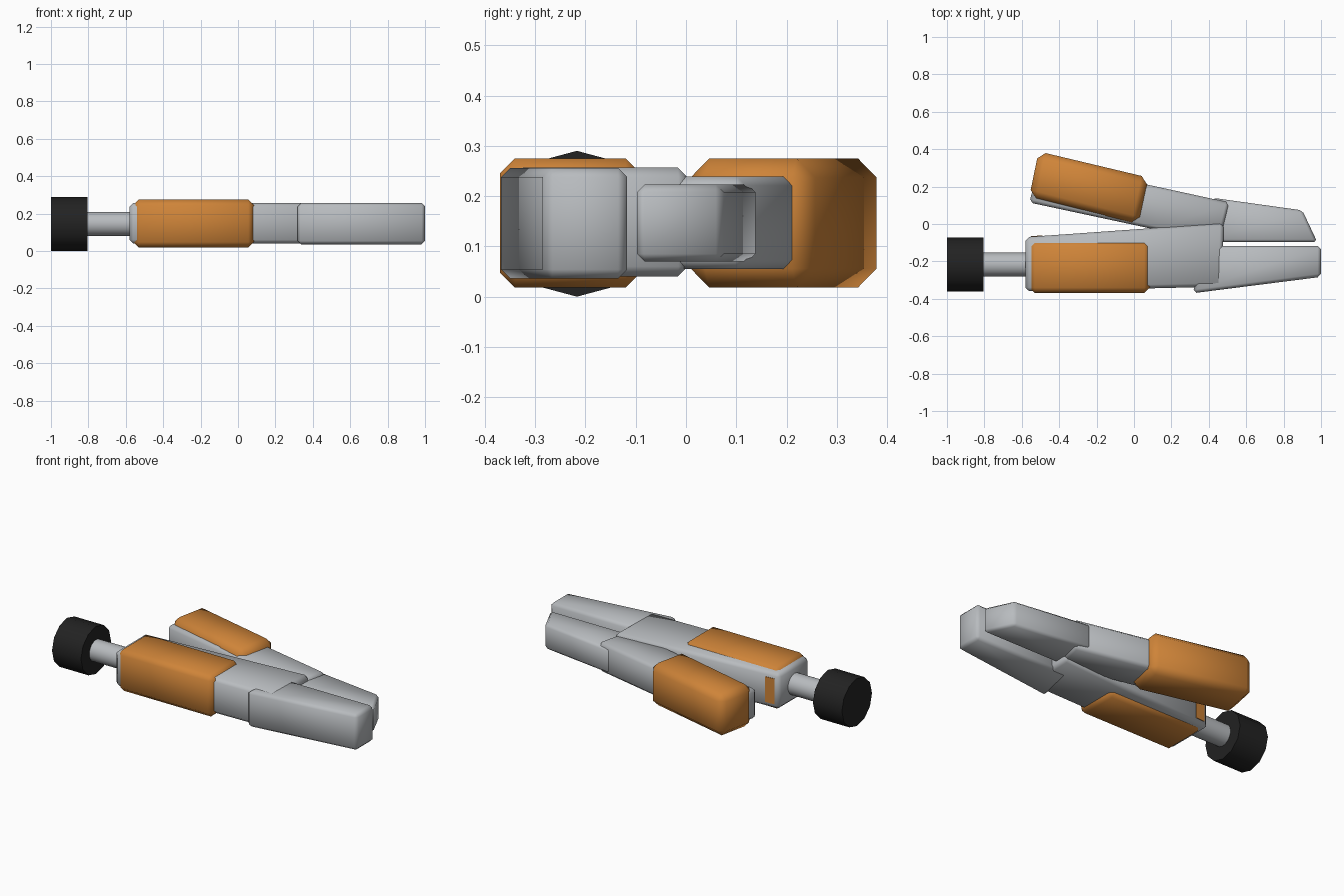
import bpy
import bmesh
import math
from mathutils import Matrix

cube = bpy.data.objects.get("Cube")
if cube:
    bpy.data.objects.remove(cube, do_unlink=True)


def make_material(name, rgb):
    mat = bpy.data.materials.new(name)
    mat.use_nodes = True
    color = (*rgb, 1.0)
    mat.diffuse_color = color
    bsdf = mat.node_tree.nodes["Principled BSDF"]
    bsdf.inputs["Base Color"].default_value = color
    return mat


STEEL = make_material("steel grey", (0.48, 0.50, 0.52))
ORANGE = make_material("grip orange", (0.62, 0.23, 0.04))
BLACK = make_material("knob black", (0.016, 0.016, 0.016))


def finish(name, bm, mat, bevel=0.0, smooth=50):
    bmesh.ops.recalc_face_normals(bm, faces=bm.faces)
    mesh = bpy.data.meshes.new(name)
    bm.to_mesh(mesh)
    bm.free()
    mesh.materials.append(mat)
    obj = bpy.data.objects.new(name, mesh)
    bpy.context.collection.objects.link(obj)
    bpy.ops.object.select_all(action="DESELECT")
    obj.select_set(True)
    bpy.context.view_layer.objects.active = obj
    if bevel:
        mod = obj.modifiers.new("chamfer", "BEVEL")
        mod.width = bevel
        mod.segments = 1
        mod.limit_method = "ANGLE"
        mod.angle_limit = math.radians(30)
        bpy.ops.object.modifier_apply(modifier=mod.name)
    bpy.ops.object.shade_smooth_by_angle(angle=math.radians(smooth))
    return obj


def slab(name, outline, z0, z1, mat, bevel):
    """Extrude a plan outline from z0 to z1 and chamfer its edges."""
    bm = bmesh.new()
    face = bm.faces.new([bm.verts.new((x, y, z0)) for x, y in outline])
    new = bmesh.ops.extrude_face_region(bm, geom=[face])["geom"]
    verts = [v for v in new if isinstance(v, bmesh.types.BMVert)]
    bmesh.ops.translate(bm, verts=verts, vec=(0, 0, z1 - z0))
    return finish(name, bm, mat, bevel)


def rod(name, x0, x1, radius, sides, mat, smooth):
    """Cylinder along x on the screw axis."""
    bm = bmesh.new()
    bmesh.ops.create_cone(bm, cap_ends=True, segments=sides,
                          radius1=radius, radius2=radius, depth=x1 - x0)
    place = Matrix.Translation(((x0 + x1) / 2, -0.217, 0.145))
    bm.transform(place @ Matrix.Rotation(math.pi / 2, 4, "Y"))
    return finish(name, bm, mat, smooth=smooth)


# Fixed handle with its jaw and grip
slab("fixed_handle", [(-0.58, -0.36), (0.47, -0.335), (0.48, 0.005), (-0.58, -0.07)],
     0.04, 0.257, STEEL, 0.02)
slab("fixed_jaw", [(0.315, -0.37), (1.0, -0.283), (1.0, -0.117), (0.37, -0.117)],
     0.036, 0.256, STEEL, 0.018)
slab("fixed_grip", [(-0.56, -0.37), (0.085, -0.37), (0.085, -0.09), (-0.56, -0.09)],
     0.018, 0.275, ORANGE, 0.03)
slab("grip_inlay", [(-0.55, -0.073), (-0.49, -0.07), (-0.49, -0.061), (-0.55, -0.065)],
     0.07, 0.225, ORANGE, 0)

# Moving handle with its jaw and grip
slab("moving_handle", [(-0.56, 0.115), (0.14, -0.035), (0.47, -0.05),
                       (0.51, 0.115), (0.06, 0.213), (-0.5, 0.335)],
     0.055, 0.239, STEEL, 0.018)
slab("moving_jaw", [(0.38, -0.097), (0.98, -0.097), (0.9, 0.073), (0.42, 0.14)],
     0.07, 0.223, STEEL, 0.015)
slab("moving_grip", [(-0.56, 0.145), (-0.51, 0.388), (0.078, 0.248), (0.025, 0.0)],
     0.018, 0.275, ORANGE, 0.038)

# Adjusting screw and knob
rod("adjusting_screw", -0.85, -0.5, 0.064, 32, STEEL, 40)
rod("adjusting_knob", -1.0, -0.805, 0.145, 12, BLACK, 40)
